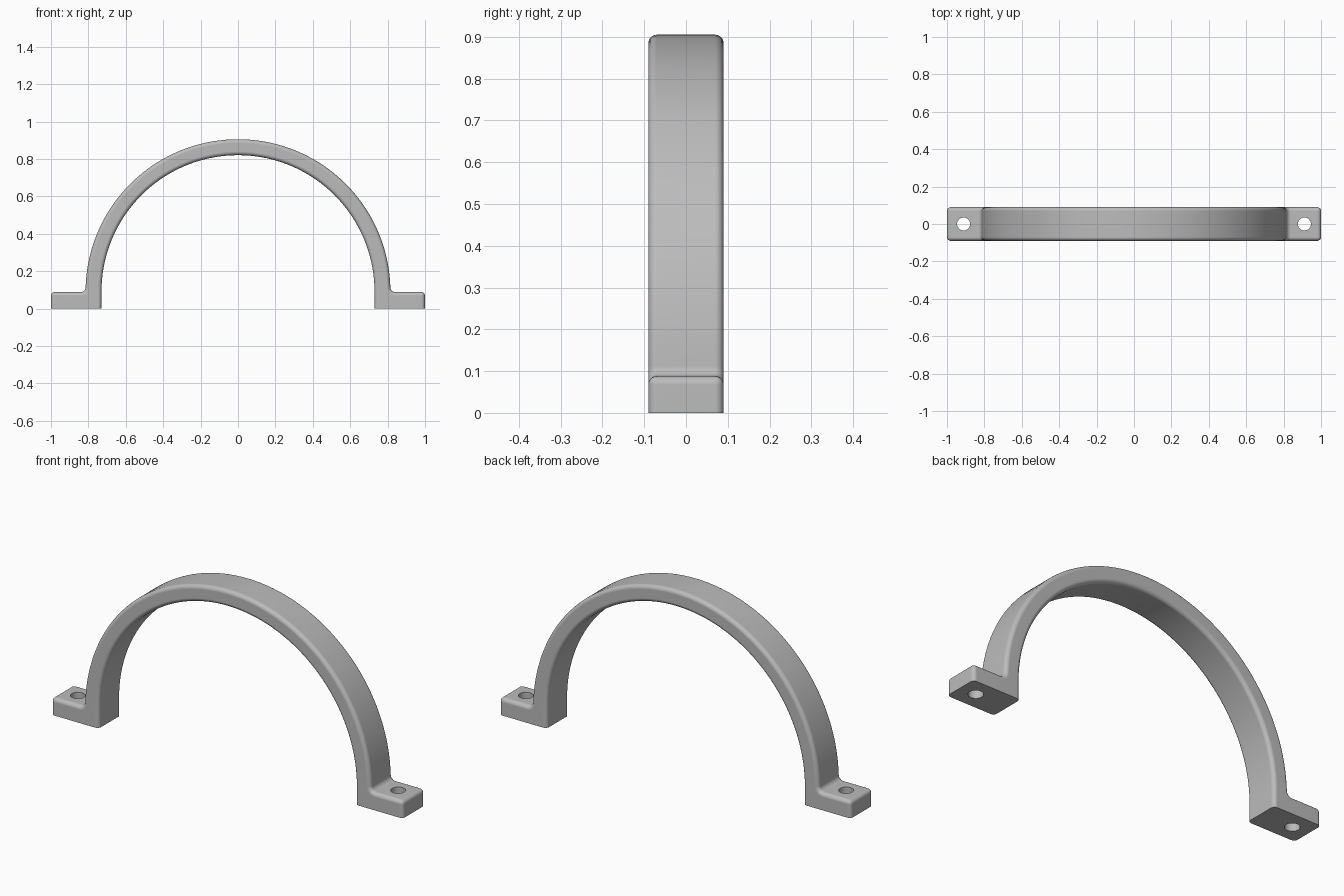
import bpy, bmesh, math

if "Cube" in bpy.data.objects:
    bpy.data.objects.remove(bpy.data.objects["Cube"])

HALF_W = 0.09      # half depth of the strap
FOOT_H = 0.088     # foot thickness
CZ = 0.09          # height of the arch centre
R_IN, R_OUT = 0.73, 0.815
ROUND = 0.02       # edge rounding
FILLET = 0.024     # inside corner between foot and arch
HOLE_X, HOLE_R = 0.911, 0.035

grey = bpy.data.materials.new("plain grey")
grey.diffuse_color = (0.5, 0.5, 0.5, 1)
grey.use_nodes = True
grey.node_tree.nodes["Principled BSDF"].inputs["Base Color"].default_value = grey.diffuse_color


def arc(cx, cz, r, a0, a1, n):
    return [(cx + r * math.cos(a0 + (a1 - a0) * i / n),
             cz + r * math.sin(a0 + (a1 - a0) * i / n)) for i in range(n + 1)]


# Strap profile: right foot, fillet, outer arch, mirrored foot, inner arch
right = [(R_IN, 0), (1, 0), (1, FOOT_H)]
right += arc(R_OUT + FILLET, FOOT_H + FILLET, FILLET, -math.pi / 2, -math.pi, 6)
left = [(-x, z) for x, z in reversed(right)]
start = math.asin((FOOT_H + FILLET - CZ) / R_OUT)
outer = arc(0, CZ, R_OUT, start, math.pi - start, 72)[1:-1]
inner = arc(0, CZ, R_IN, math.pi, 0, 72)
profile = right + outer + left + inner

bm = bmesh.new()
face = bm.faces.new([bm.verts.new((x, -HALF_W, z)) for x, z in profile])
ext = bmesh.ops.extrude_face_region(bm, geom=[face])
bmesh.ops.translate(bm, vec=(0, 2 * HALF_W, 0),
                    verts=[v for v in ext["geom"] if isinstance(v, bmesh.types.BMVert)])
bmesh.ops.recalc_face_normals(bm, faces=bm.faces)


# Round the front and back outlines and the foot ends, leaving the base sharp
def rounded(e):
    a, b = (v.co for v in e.verts)
    if max(a.z, b.z) < 1e-5:
        return False
    across = abs(a.y - b.y) > HALF_W
    return not across or (abs(a.x) > 0.999 and a.z > 0.01)


bmesh.ops.bevel(bm, geom=[e for e in bm.edges if rounded(e)], offset=ROUND,
                offset_type='OFFSET', segments=5, profile=0.5,
                affect='EDGES', clamp_overlap=False)
mesh = bpy.data.meshes.new("strap_clamp")
bm.to_mesh(mesh)
bm.free()
mesh.materials.append(grey)
strap = bpy.data.objects.new("strap_clamp", mesh)
bpy.context.collection.objects.link(strap)

# Screw holes through both feet
for side in (-1, 1):
    bpy.ops.mesh.primitive_cylinder_add(vertices=32, radius=HOLE_R, depth=0.4,
                                        location=(side * HOLE_X, 0, 0.05))
    cutter = bpy.context.object
    cutter.name = "screw_hole_cutter"
    cutter.data.materials.append(grey)
    cutter.hide_render = True
    bpy.context.view_layer.objects.active = strap
    mod = strap.modifiers.new("screw_hole", 'BOOLEAN')
    mod.operation = 'DIFFERENCE'
    mod.solver = 'EXACT'
    mod.object = cutter
    bpy.ops.object.modifier_apply(modifier=mod.name)
    bpy.data.objects.remove(cutter)

# Smooth rounded edges with flat faces kept flat
bpy.ops.object.select_all(action='DESELECT')
strap.select_set(True)
bpy.context.view_layer.objects.active = strap
bpy.ops.object.shade_smooth_by_angle(angle=math.radians(35))
weighted = strap.modifiers.new("flat_face_normals", 'WEIGHTED_NORMAL')
weighted.keep_sharp = True
